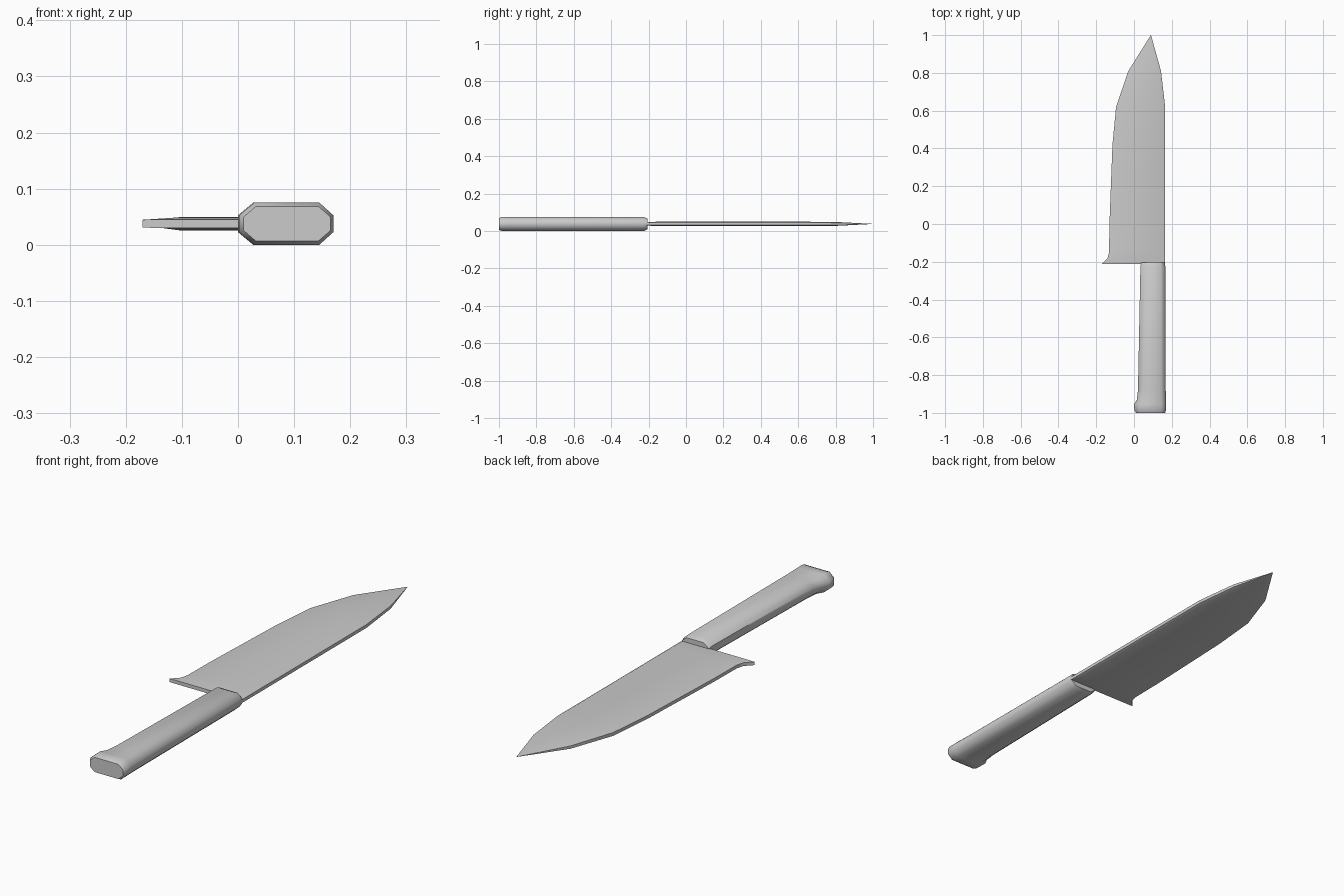
import bpy, bmesh, math

cube = bpy.data.objects.get("Cube")
if cube:
    bpy.data.objects.remove(cube, do_unlink=True)

MID_Z = 0.0375

grey = bpy.data.materials.new("light grey")
grey.use_nodes = True
colour = (0.6, 0.6, 0.6, 1)
grey.diffuse_color = colour
grey.node_tree.nodes["Principled BSDF"].inputs["Base Color"].default_value = colour


def section(left, right, edge, face, bevel_l, bevel_r):
    """Octagonal cross-section: half heights at the sides and on the broad faces."""
    upper = [(left, edge), (left + bevel_l, face), (right - bevel_r, face), (right, edge)]
    return upper + [(x, -z) for x, z in reversed(upper)]


def loft(name, stations, angle):
    """Skin octagonal sections along y and cap both ends."""
    bm = bmesh.new()
    rings = [[bm.verts.new((x, y, MID_Z + z)) for x, z in section(*rest)]
             for y, *rest in stations]
    for a, b in zip(rings, rings[1:]):
        for i in range(len(a)):
            j = (i + 1) % len(a)
            bm.faces.new((a[i], a[j], b[j], b[i]))
    bm.faces.new(rings[0])
    bm.faces.new(rings[-1])
    bmesh.ops.remove_doubles(bm, verts=bm.verts, dist=0.0002)
    bmesh.ops.recalc_face_normals(bm, faces=bm.faces)
    mesh = bpy.data.meshes.new(name)
    bm.to_mesh(mesh)
    bm.free()
    mesh.materials.append(grey)
    obj = bpy.data.objects.new(name, mesh)
    bpy.context.collection.objects.link(obj)
    bpy.ops.object.select_all(action='DESELECT')
    obj.select_set(True)
    bpy.context.view_layer.objects.active = obj
    bpy.ops.object.shade_smooth_by_angle(angle=math.radians(angle))
    return obj


# Handle with a flared butt; columns: y, left, right, side, face, bevels
loft("handle", [
    (-1.0, 0.010, 0.165, 0.012, 0.031, 0.022, 0.022),
    (-0.985, 0.002, 0.170, 0.015, 0.0375, 0.027, 0.025),
    (-0.955, 0.000, 0.170, 0.015, 0.0375, 0.027, 0.025),
    (-0.93, 0.015, 0.169, 0.015, 0.0375, 0.027, 0.025),
    (-0.88, 0.021, 0.168, 0.015, 0.0375, 0.027, 0.025),
    (-0.225, 0.034, 0.166, 0.015, 0.0375, 0.027, 0.025),
    (-0.205, 0.037, 0.163, 0.010, 0.028, 0.025, 0.022),
], 50)

# Blade with a pointed heel, thinned edges and a tapering tip
loft("blade", [
    (-0.212, -0.170, 0.165, 0.007, 0.0075, 0.035, 0.010),
    (-0.18, -0.140, 0.165, 0.007, 0.011, 0.030, 0.010),
    (-0.15, -0.132, 0.165, 0.007, 0.012, 0.030, 0.010),
    (0.0, -0.130, 0.165, 0.007, 0.012, 0.030, 0.010),
    (0.42, -0.114, 0.165, 0.007, 0.012, 0.030, 0.010),
    (0.62, -0.095, 0.165, 0.007, 0.012, 0.030, 0.010),
    (0.81, -0.030, 0.143, 0.006, 0.010, 0.030, 0.012),
    (1.0, 0.089, 0.090, 0.0002, 0.0004, 0.0004, 0.0004),
], 50)
